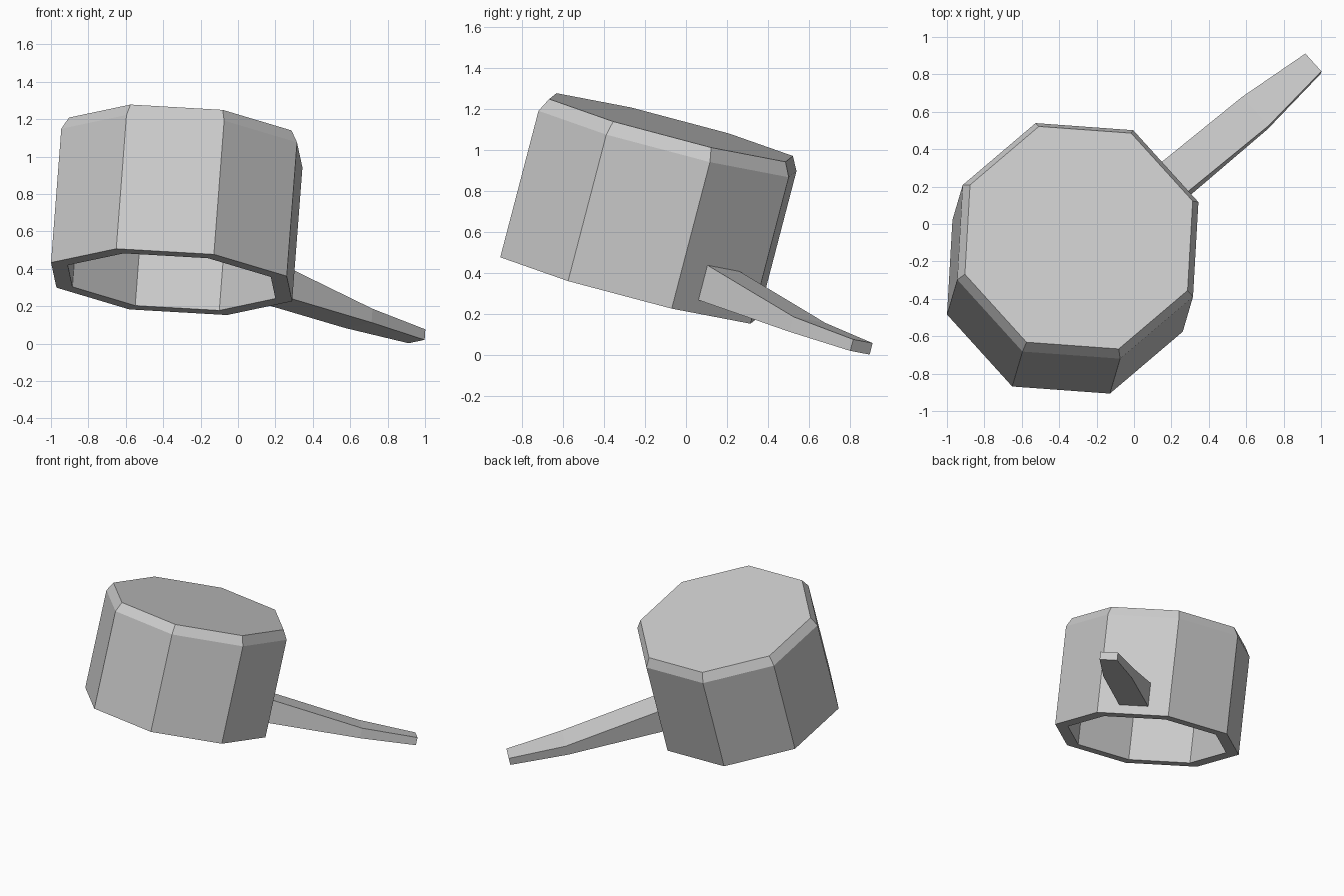
import bpy, bmesh, math
from mathutils import Matrix, Vector

cube = bpy.data.objects.get("Cube")
if cube:
    bpy.data.objects.remove(cube, do_unlink=True)

# Single flat grey for the whole pan
grey = bpy.data.materials.new("pale_grey")
grey.use_nodes = True
colour = (0.604, 0.604, 0.604, 1)
grey.diffuse_color = colour
grey.node_tree.nodes["Principled BSDF"].inputs["Base Color"].default_value = colour

# Tilted frame of the upturned pan: x runs along the handle, z towards the base
axis = Vector((0.074, 0.252, 0.965)).normalized()
side = axis.cross(Vector((0.743, 0.631, -0.222))).normalized()
along = side.cross(axis)
frame = Matrix((along, side, axis)).transposed().to_4x4()
frame.translation = (-0.355, -0.277, 0.33)


def loft(name, rings):
    """Bridge successive rings of points and cap both ends."""
    bm = bmesh.new()
    loops = [[bm.verts.new(p) for p in ring] for ring in rings]
    for a, b in zip(loops, loops[1:]):
        for i in range(len(a)):
            j = (i + 1) % len(a)
            bm.faces.new((a[i], a[j], b[j], b[i]))
    bm.faces.new(loops[0])
    bm.faces.new(loops[-1])
    bmesh.ops.recalc_face_normals(bm, faces=bm.faces)
    mesh = bpy.data.meshes.new(name)
    bm.to_mesh(mesh)
    bm.free()
    mesh.materials.append(grey)
    obj = bpy.data.objects.new(name, mesh)
    obj.matrix_world = frame
    bpy.context.collection.objects.link(obj)


def octagon(radius, z):
    angles = [math.radians(45 * i + 22.5) for i in range(8)]
    return [(radius * math.cos(t), radius * math.sin(t), z) for t in angles]


def rectangle(x, width, low, high):
    w = width / 2
    return [(x, -w, low), (x, w, low), (x, w, high), (x, -w, high)]


# Hollow eight-sided bowl: base, bevel, outer wall, rim, inner wall, floor
profile = [(0.647, 0.809), (0.685, 0.741), (0.685, 0), (0.59, 0), (0.59, 0.72)]
loft("pan_bowl", [octagon(r, z) for r, z in profile])

# Tapering handle
sections = [(0.632, 0.214, 0.066, 0.242), (1.337, 0.211, 0.067, 0.143),
            (1.755, 0.129, 0.073, 0.131)]
loft("pan_handle", [rectangle(*s) for s in sections])
